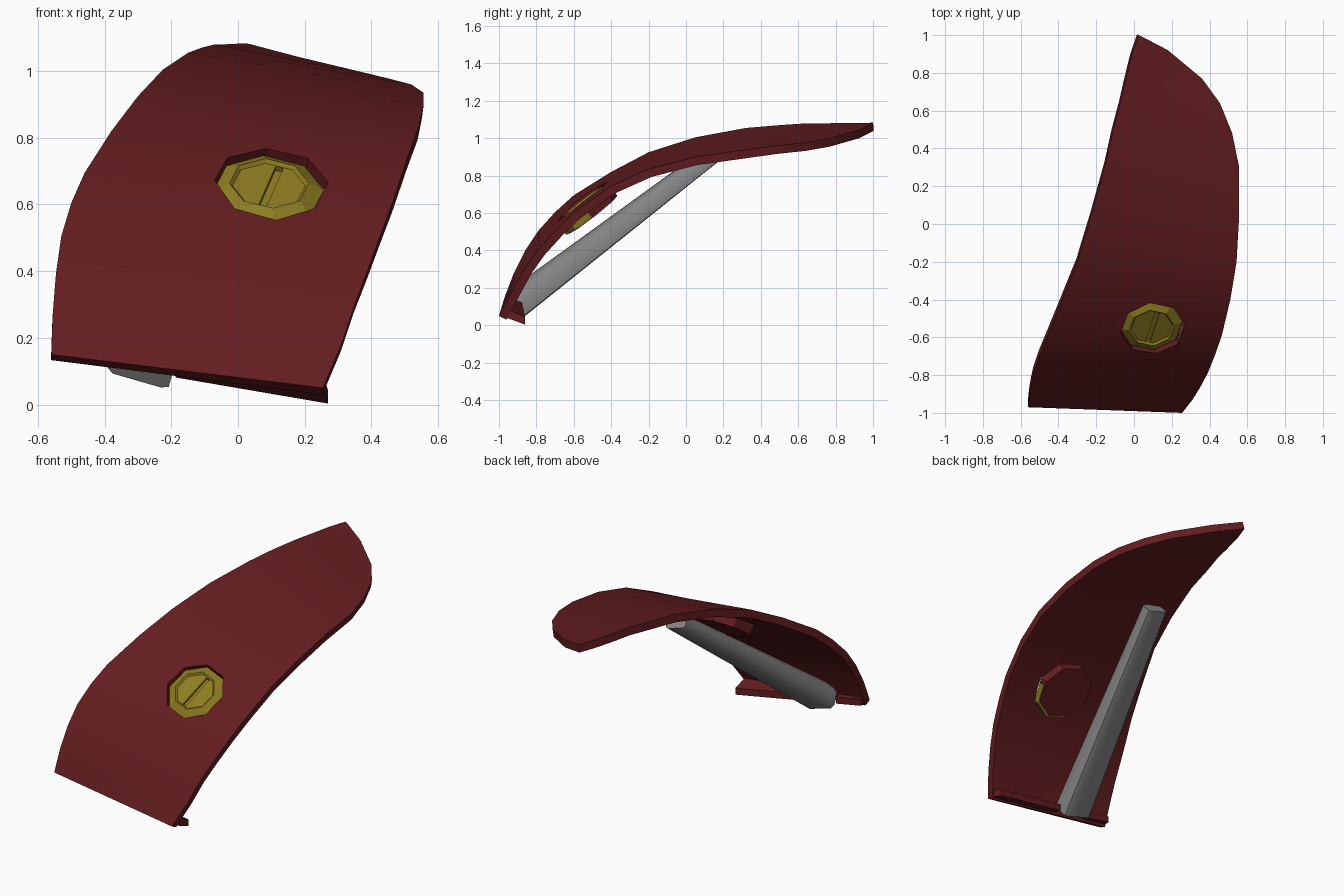
import bpy, bmesh, math
from mathutils import Vector, Matrix

if "Cube" in bpy.data.objects:
    bpy.data.objects.remove(bpy.data.objects["Cube"])


def material(name, color):
    m = bpy.data.materials.new(name)
    m.diffuse_color = color
    m.use_nodes = True
    m.node_tree.nodes["Principled BSDF"].inputs["Base Color"].default_value = m.diffuse_color
    return m


RED = material("dark_red", (0.125, 0.012, 0.014, 1))
YELLOW = material("brass", (0.27, 0.205, 0.015, 1))
GREY = material("steel_grey", (0.25, 0.25, 0.25, 1))


def activate(ob):
    bpy.ops.object.select_all(action='DESELECT')
    ob.select_set(True)
    bpy.context.view_layer.objects.active = ob


def smooth(ob, degrees):
    activate(ob)
    bpy.ops.object.shade_smooth_by_angle(angle=math.radians(degrees))


def add(name, verts, faces, mat=None):
    me = bpy.data.meshes.new(name)
    me.from_pydata([tuple(v) for v in verts], [], faces)
    bm = bmesh.new()
    bm.from_mesh(me)
    if all(e.is_manifold for e in bm.edges):
        bmesh.ops.recalc_face_normals(bm, faces=bm.faces)
    bm.to_mesh(me)
    bm.free()
    ob = bpy.data.objects.new(name, me)
    bpy.context.collection.objects.link(ob)
    if mat:
        me.materials.append(mat)
    return ob


def loft(name, rings, mat=None):
    """Closed solid through rings of equal point count."""
    n = len(rings[0])
    faces = [(a * n + i, a * n + (i + 1) % n, (a + 1) * n + (i + 1) % n, (a + 1) * n + i)
             for a in range(len(rings) - 1) for i in range(n)]
    last = (len(rings) - 1) * n
    faces += [tuple(range(n)), tuple(range(last, last + n))]
    return add(name, [p for r in rings for p in r], faces, mat)


def lathe(name, profile, frame, mat, shift=(0, 0)):
    """Eight sided turned part; profile is (radius, height)."""
    rings = [[frame @ Vector((shift[0] + r * math.cos(i * math.pi / 4),
                              shift[1] + r * math.sin(i * math.pi / 4), h))
              for i in range(8)] for r, h in profile]
    return loft(name, rings, mat)


def cut(ob, cutter):
    activate(ob)
    m = ob.modifiers.new("cut", 'BOOLEAN')
    m.operation, m.object, m.solver = 'DIFFERENCE', cutter, 'EXACT'
    bpy.ops.object.modifier_apply(modifier="cut")
    bpy.data.objects.remove(cutter)


# curved panel: left and right edge stations from bottom to tip
EDGES = [
    (-.56, -.97, .15, .255, -1, .05), (-.555, -.92, .28, .31, -.93, .18),
    (-.545, -.86, .40, .35, -.865, .30), (-.53, -.79, .505, .39, -.79, .405),
    (-.50, -.70, .605, .43, -.69, .515), (-.46, -.60, .695, .465, -.59, .61),
    (-.38, -.40, .82, .51, -.40, .745), (-.30, -.20, .925, .543, -.20, .835),
    (-.225, .05, 1.005, .557, .05, .90), (-.15, .32, 1.055, .557, .30, .935),
    (-.11, .50, 1.07, .52, .48, .96), (-.07, .65, 1.08, .455, .64, .977),
    (-.045, .76, 1.08, .36, .77, 1.0), (-.01, .90, 1.082, .18, .92, 1.043),
    (.025, 1.0, 1.083, .04, .993, 1.08)]
COLS = 4
verts = [Vector(e[:3]).lerp(Vector(e[3:]), c / COLS) for e in EDGES for c in range(COLS + 1)]
w = COLS + 1
faces = [(r * w + c, r * w + c + 1, (r + 1) * w + c + 1, (r + 1) * w + c)
         for r in range(len(EDGES) - 1) for c in range(COLS)]
panel = add("panel", verts, faces, RED)
activate(panel)
solid = panel.modifiers.new("thickness", 'SOLIDIFY')
solid.thickness, solid.offset = 0.045, -1
bpy.ops.object.modifier_apply(modifier="thickness")

# octagonal hole for the fastener
normal = Vector((.07, -.614, .786))
frame = Matrix.Translation((.1, -.555, .665)) @ normal.to_track_quat('Z', 'Y').to_matrix().to_4x4()
cut(panel, lathe("hole_cutter", [(.172, -.2), (.172, .2)], frame, RED))
smooth(panel, 35)

# bottom lip in two pieces, leaving a notch for the strut
left, right = Vector(EDGES[0][:3]), Vector(EDGES[0][3:])


def lip_ring(t):
    p = left.lerp(right, t)
    depth, drop = .08 + .06 * t, .005 + .042 * t
    return [p + Vector((0, .008, .003)), p + Vector((.015 * t, depth, -drop)),
            p + Vector((.015 * t, depth, -drop + .04)), p + Vector((0, .04, .04))]


loft("lip_right", [lip_ring(.45), lip_ring(1)], RED)
loft("lip_left", [lip_ring(.005), lip_ring(.2)], RED)

# fastener: cup behind the panel, brass body and slotted head
lathe("fastener_cup", [(.172, -.045), (.165, -.095)], frame, RED)
lathe("fastener_body", [(.15, -.05), (.15, -.09)], frame, YELLOW, (.01, -.03))
head = lathe("fastener_head", [(.15, -.065), (.167, -.03), (.12, -.004), (.11, -.014)],
             frame, YELLOW, (-.006, .003))
turn = frame @ Matrix.Rotation(math.radians(-20), 4, 'Z')
slot = [[turn @ Vector((x, y, z)) for x, y in ((-.012, -.1), (.012, -.1), (.012, .1), (-.012, .1))]
        for z in (-.03, .05)]
cut(head, loft("slot_cutter", slot, YELLOW))

# grey strut under the panel, tapering upward
start, end = Vector((-.29, -.9, .125)), Vector((-.035, .14, .915))
along = (end - start).normalized()
side = along.cross(Vector((.2, -.6, .75))).normalized()
up = side.cross(along).normalized()
SECTION = [(-.098, -.05), (-.075, -.07), (.075, -.07), (.098, -.06),
           (.098, .04), (.055, .068), (-.055, .068), (-.098, .04)]
strut = loft("strut", [[p + side * a * s + up * b * t for a, b in SECTION]
                       for p, s, t in ((start, 1, 1), (end, .7, .6))], GREY)
smooth(strut, 60)
